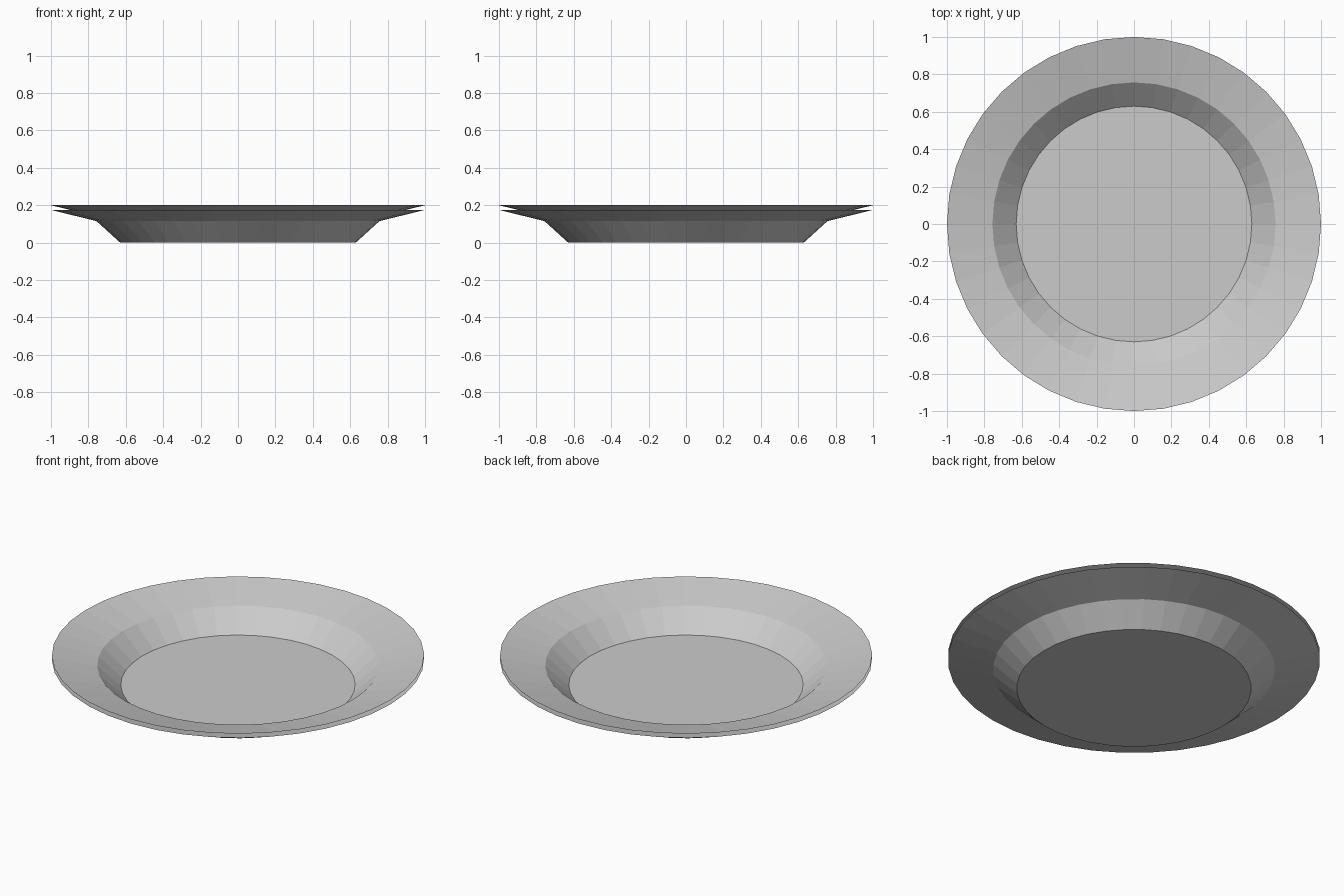
import bpy, math

if "Cube" in bpy.data.objects:
    bpy.data.objects.remove(bpy.data.objects["Cube"])

SIDES = 40
PROFILE = [(0.63, 0.0), (0.757, 0.115), (1.0, 0.175)]  # base, shoulder, rim

mat = bpy.data.materials.new("light grey")
mat.diffuse_color = (0.6, 0.6, 0.6, 1)
mat.use_nodes = True
mat.node_tree.nodes["Principled BSDF"].inputs["Base Color"].default_value = mat.diffuse_color


def shell(name, lift, up):
    """Flat disc with two flared bands and an open rim; faces look up or down."""
    verts, faces = [], []
    for r, z in PROFILE:
        for i in range(SIDES):
            a = 2 * math.pi * i / SIDES
            verts.append((r * math.cos(a), r * math.sin(a), z + lift))
    faces.append(tuple(range(SIDES)))
    for k in range(len(PROFILE) - 1):
        for i in range(SIDES):
            j = (i + 1) % SIDES
            a, b = k * SIDES, (k + 1) * SIDES
            faces.append((a + i, b + i, b + j, a + j))
    if not up:
        faces = [f[::-1] for f in faces]
    mesh = bpy.data.meshes.new(name)
    mesh.from_pydata(verts, [], faces)
    mesh.materials.append(mat)
    ob = bpy.data.objects.new(name, mesh)
    bpy.context.collection.objects.link(ob)


# The plate is two thin skins with an open gap at the rim
shell("plate_underside", 0.0, False)
shell("plate_top", 0.025, True)
